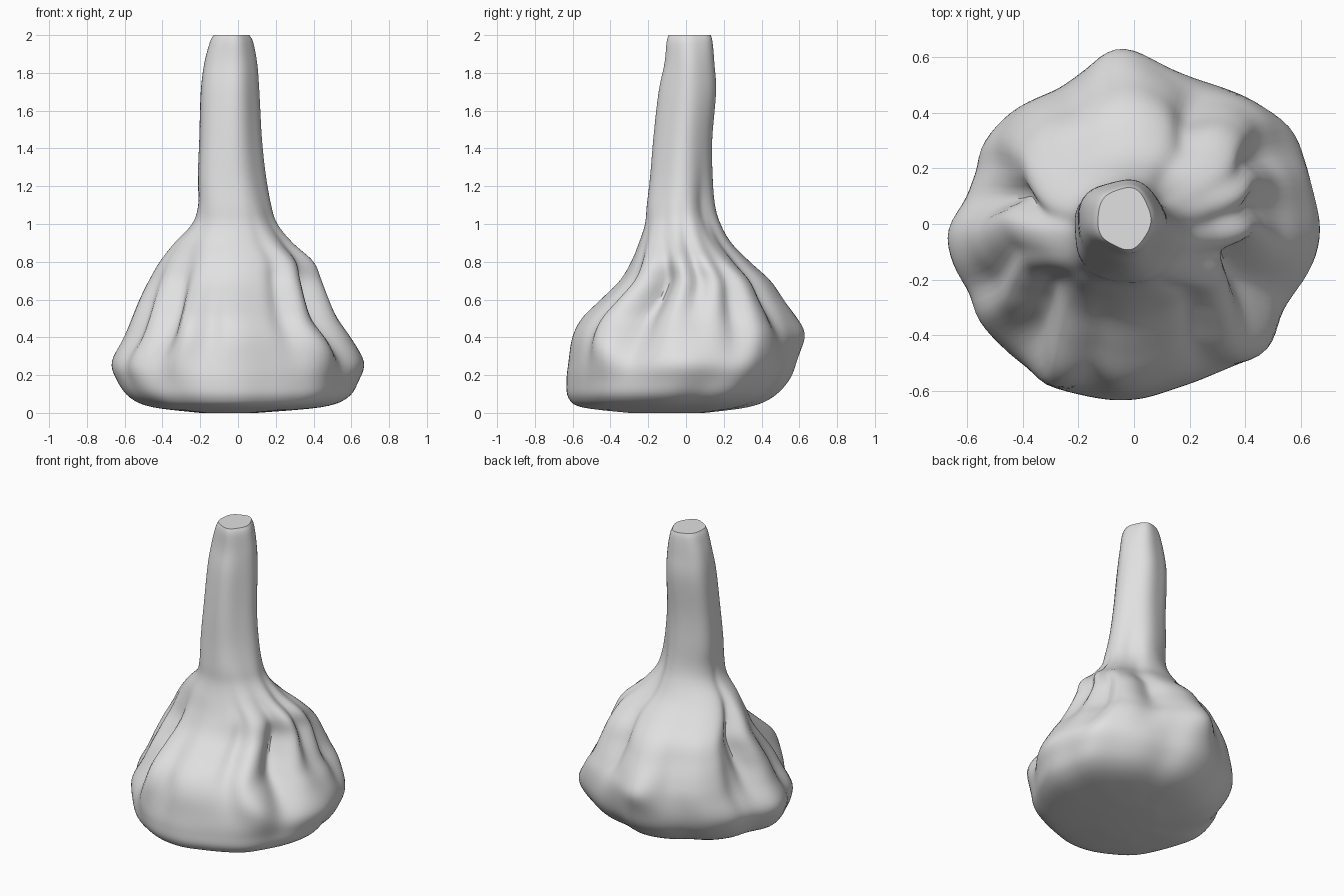
import bpy
import bmesh
from math import sin, cos, radians, exp, tau, floor

default_cube = bpy.data.objects.get("Cube")
if default_cube:
    bpy.data.objects.remove(default_cube, do_unlink=True)

SEGMENTS = 120
STEPS = 5

# Height, then extents toward right, left, front and back
PROFILE = [
    (0, -.2, .1, -.3, .1),
    (.03, -.45, .44, -.55, .33),
    (.08, -.57, .58, -.62, .46),
    (.17, -.64, .64, -.63, .55),
    (.27, -.67, .67, -.62, .59),
    (.4, -.61, .61, -.6, .61),
    (.5, -.57, .55, -.55, .58),
    (.6, -.53, .51, -.45, .52),
    (.7, -.48, .47, -.35, .45),
    (.8, -.42, .42, -.29, .34),
    (.9, -.34, .3, -.25, .24),
    (1, -.25, .21, -.22, .18),
    (1.1, -.22, .17, -.21, .15),
    (1.25, -.22, .14, -.19, .14),
    (1.45, -.21, .12, -.17, .14),
    (1.7, -.2, .11, -.14, .16),
    (1.85, -.18, .1, -.11, .15),
    (1.96, -.15, .08, -.1, .14),
    (2, -.13, .06, -.09, .13),
]

# Relative bulge of the bulb outline at even steps around the axis
OUTLINE = [1, .99, 1.05, 1, .98, .94, .99, .97, .92, .95, .95, .93,
           1, .99, 1, 1.04, 1.02, 1.02, 1, .96, .96, .98, .97, .98]

# Folds between cloves: angle, angular width, depth, height, half height
# (a negative depth is a raised rib)
FOLDS = [
    (-28, 11, .26, .6, .27),
    (3, 9, .15, .72, .25),
    (27, 8, .15, .58, .27),
    (61, 10, .18, .68, .28),
    (112, 9, .04, .55, .25),
    (157, 6, .05, .5, .25),
    (171, 9, .2, .65, .27),
    (203, 7, .09, .5, .25),
    (227, 11, .24, .55, .28),
    (256, 6, .06, .5, .22),
    (298, 7, .08, .65, .25),
    (-52, 8, -.06, .58, .25),
    (-43, 10, -.06, .36, .1),
    (242, 7, -.07, .45, .2),
    (96, 9, -.05, .43, .1),
    (45, 15, .1, 1.02, .2),
]


def spline(a, b, c, d, t):
    """Smooth curve from b to c."""
    return b + .5 * t * (c - a + t * (2*a - 5*b + 4*c - d + t * (3*(b - c) + d - a)))


def smooth_rows(rows):
    result = []
    last = len(rows) - 1
    for i in range(last):
        around = [rows[min(max(i + k, 0), last)] for k in (-1, 0, 1, 2)]
        for step in range(STEPS):
            result.append([spline(*column, step / STEPS) for column in zip(*around)])
    result.append(rows[-1])
    return result


def outline(angle):
    position = angle / tau * len(OUTLINE)
    i = floor(position)
    near = [OUTLINE[(i + k) % len(OUTLINE)] for k in (-1, 0, 1, 2)]
    return spline(*near, position - i)


def ease(value):
    value = min(max(value, 0), 1)
    return value * value * (3 - 2 * value)


def swelling(angle, z):
    """Radius multiplier from cloves, folds and stem ribs."""
    bulb = ease((1 - z) / .4)
    factor = 1 + (outline(angle) - 1) * bulb
    for direction, width, depth, height, reach in FOLDS:
        offset = (angle - radians(direction) + tau / 2) % tau - tau / 2
        across = exp(-(offset / radians(width)) ** 2)
        along = exp(-((z - height) / reach) ** 2)
        factor -= depth * across * along
    stem = ease((z - .85) / .3)
    factor += stem * (.03 * sin(5 * angle + z) + .02 * sin(3 * angle - 4 * z))
    return factor


# Bulb and stem as one continuous skin
bm = bmesh.new()
rings = []
for z, right, left, front, back in smooth_rows(PROFILE):
    centre_x, centre_y = (right + left) / 2, (front + back) / 2
    radius_x, radius_y = (left - right) / 2, (back - front) / 2
    ring = []
    for k in range(SEGMENTS):
        angle = tau * k / SEGMENTS
        scale = swelling(angle, z)
        ring.append(bm.verts.new((centre_x + radius_x * scale * cos(angle),
                                  centre_y + radius_y * scale * sin(angle), z)))
    rings.append(ring)

for lower, upper in zip(rings, rings[1:]):
    for k in range(SEGMENTS):
        n = (k + 1) % SEGMENTS
        bm.faces.new((lower[k], lower[n], upper[n], upper[k]))

# Flat root end and cut stem tip
bm.faces.new(rings[0][::-1])
bm.faces.new(rings[-1])
bmesh.ops.recalc_face_normals(bm, faces=bm.faces)

mesh = bpy.data.meshes.new("garlic_bulb")
bm.to_mesh(mesh)
bm.free()
bulb = bpy.data.objects.new("garlic_bulb", mesh)
bpy.context.collection.objects.link(bulb)

# Pale grey skin
grey = (.75, .75, .75, 1)
skin = bpy.data.materials.new("pale_grey")
skin.use_nodes = True
skin.diffuse_color = grey
skin.node_tree.nodes["Principled BSDF"].inputs["Base Color"].default_value = grey
mesh.materials.append(skin)

bpy.ops.object.select_all(action="DESELECT")
bulb.select_set(True)
bpy.context.view_layer.objects.active = bulb
bpy.ops.object.shade_smooth_by_angle(angle=radians(40))
